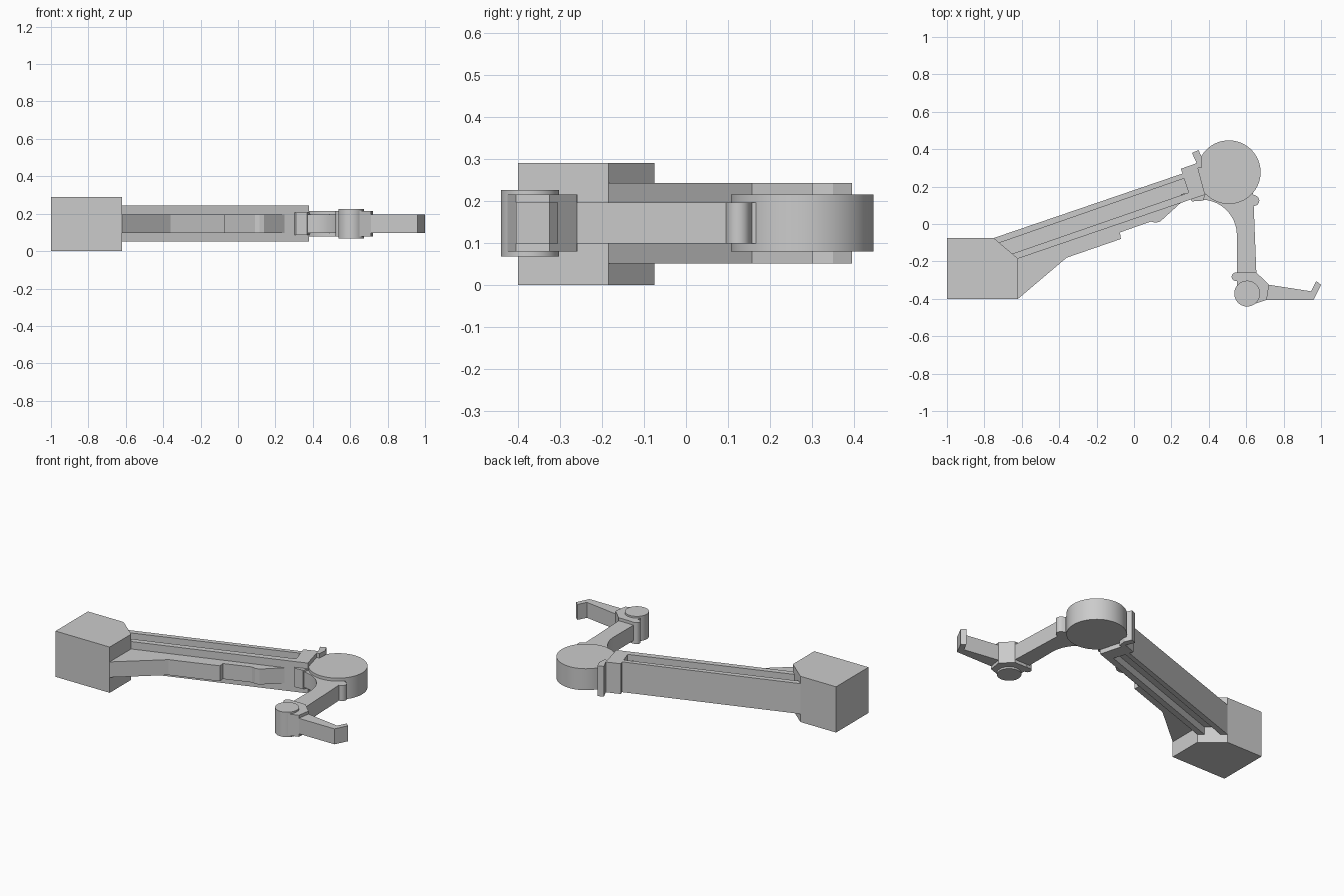
import bpy, bmesh, math

if "Cube" in bpy.data.objects:
    bpy.data.objects.remove(bpy.data.objects["Cube"], do_unlink=True)

MID = 0.147  # everything is symmetric about this height

grey = bpy.data.materials.new("plain grey")
grey.use_nodes = True
colour = (0.6, 0.6, 0.6, 1)
grey.diffuse_color = colour
grey.node_tree.nodes["Principled BSDF"].inputs["Base Color"].default_value = colour


def prism(name, points, half, mid=MID, smooth=False):
    """Extrude a plan outline evenly above and below a height."""
    bm = bmesh.new()
    face = bm.faces.new([bm.verts.new((x, y, mid - half)) for x, y in points])
    top = bmesh.ops.extrude_face_region(bm, geom=[face])["geom"]
    bmesh.ops.translate(bm, vec=(0, 0, 2 * half),
                        verts=[v for v in top if isinstance(v, bmesh.types.BMVert)])
    bmesh.ops.recalc_face_normals(bm, faces=bm.faces)
    mesh = bpy.data.meshes.new(name)
    bm.to_mesh(mesh)
    bm.free()
    mesh.materials.append(grey)
    obj = bpy.data.objects.new(name, mesh)
    bpy.context.collection.objects.link(obj)
    if smooth:
        bpy.ops.object.select_all(action="DESELECT")
        obj.select_set(True)
        bpy.context.view_layer.objects.active = obj
        bpy.ops.object.shade_smooth_by_angle(angle=math.radians(30))
    return obj


def arc(cx, cy, r, start, end, n):
    """Points along an arc, angles in degrees."""
    steps = [math.radians(start + (end - start) * i / n) for i in range(n + 1)]
    return [(cx + r * math.cos(a), cy + r * math.sin(a)) for a in steps]


def disc(name, cx, cy, r, half):
    return prism(name, arc(cx, cy, r, 0, 360, 64)[:-1], half, smooth=True)


# Base block with one chamfered corner
prism("base_block", [(-1, -0.4), (-0.62, -0.4), (-0.62, -0.185),
                     (-0.75, -0.075), (-1, -0.075)], 0.145, 0.145)

# Main beam, with a long recess cut in both its broad faces
beam = prism("main_beam", [(-0.75, -0.075), (-0.62, -0.185), (0.38, 0.157),
                           (0.335, 0.325), (0.25, 0.295), (0.26, 0.27)], 0.096)
for side in (-1, 1):
    cutter = prism("recess_cutter", [(-0.74, -0.108), (0.267, 0.243),
                                     (0.292, 0.168), (-0.66, -0.162)],
                   0.05, MID + side * 0.098)
    cutter.hide_render = True
    cut = beam.modifiers.new("recess", "BOOLEAN")
    cut.object = cutter
    cut.solver = "EXACT"
    bpy.context.view_layer.objects.active = beam
    bpy.ops.object.modifier_apply(modifier=cut.name)
    bpy.data.objects.remove(cutter, do_unlink=True)

# Thin gusset under the beam
prism("beam_gusset", [(-0.62, -0.4), (-0.36, -0.18), (-0.07, -0.08), (-0.075, -0.045),
                      (0.09, 0.013), (0.115, 0.007), (0.14, 0.013), (0.25, 0.113),
                      (0.26, 0.14), (-0.6, -0.16), (-0.64, -0.18)], 0.049)

# Collar parts where the beam meets the elbow
prism("collar_lug", [(0.31, 0.38), (0.345, 0.395), (0.365, 0.35),
                     (0.36, 0.3), (0.33, 0.3), (0.335, 0.325)], 0.096)
prism("collar_foot", [(0.25, 0.113), (0.297, 0.14), (0.31, 0.121),
                      (0.37, 0.125), (0.39, 0.18), (0.25, 0.16)], 0.06)

# Elbow disc
disc("elbow_disc", 0.507, 0.277, 0.17, 0.068)

# Forearm with the curved fillet under the elbow
prism("forearm", arc(0.36, -0.06, 0.19, 90, 0, 16)
      + [(0.55, -0.28), (0.655, -0.28), (0.64, 0.1), (0.635, 0.2), (0.36, 0.2)],
      0.049, smooth=True)
prism("forearm_stop", [(0.62, 0.165)] + arc(0.642, 0.125, 0.028, 70, -70, 8)
      + [(0.62, 0.09)], 0.049, smooth=True)

# Wrist housing and pivot
prism("wrist_housing", [(0.55, -0.26), (0.655, -0.26), (0.722, -0.325),
                        (0.71, -0.405), (0.62, -0.435), (0.55, -0.37)], 0.068)
prism("wrist_stop", [(0.57, -0.258)] + arc(0.545, -0.282, 0.023, 90, 270, 8)
      + [(0.57, -0.305)], 0.068, smooth=True)
disc("wrist_pivot", 0.605, -0.372, 0.069, 0.079)

# Finger with a hooked tip
prism("finger", [(0.69, -0.32), (0.722, -0.325), (0.947, -0.36), (0.975, -0.305),
                 (1.0, -0.325), (0.96, -0.405), (0.69, -0.405)], 0.049)
